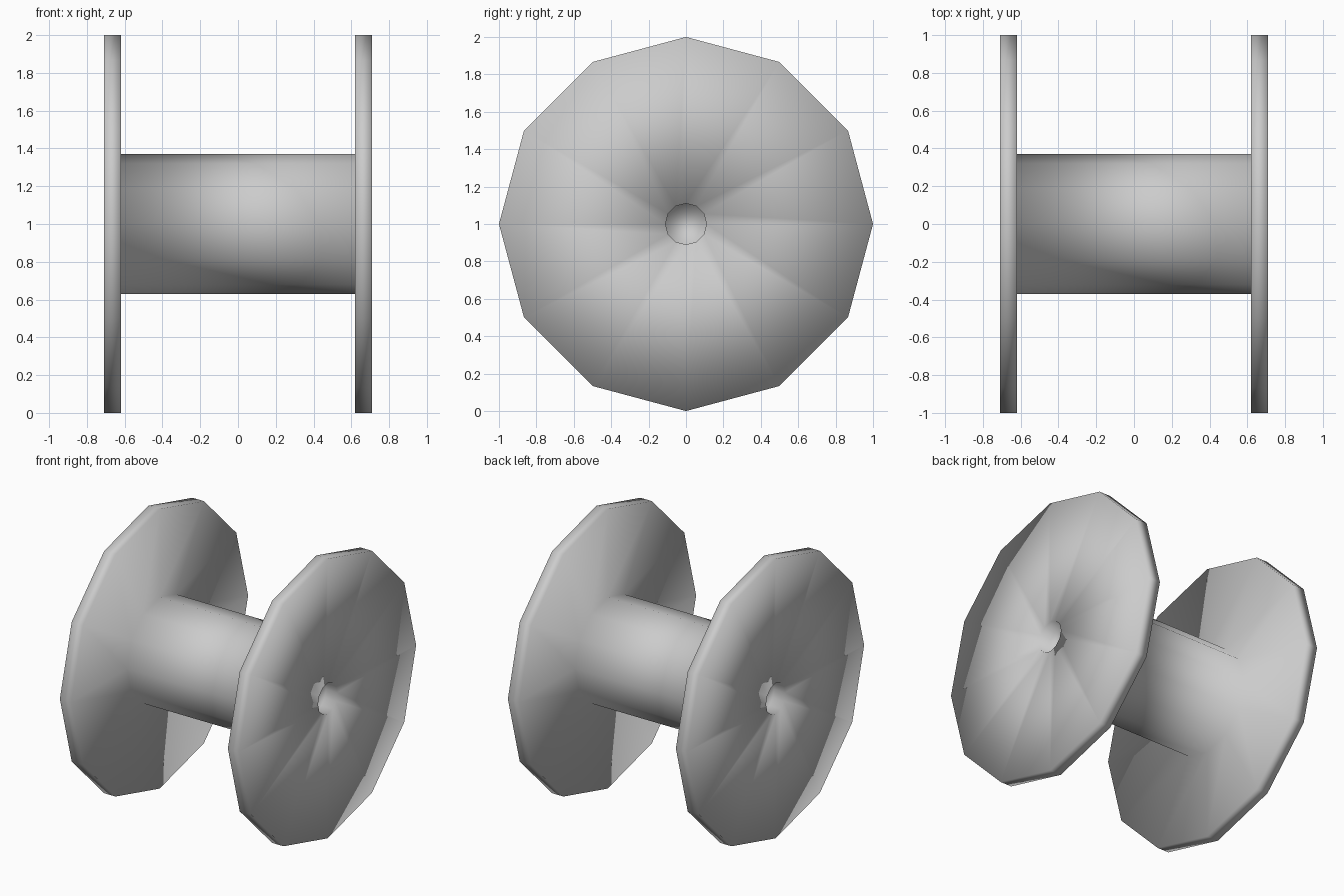
import bpy, bmesh, math

if "Cube" in bpy.data.objects:
    bpy.data.objects.remove(bpy.data.objects["Cube"])

SIDES = 12
# Half profile (x, radius): recess floor, recess lip, flange rim, core root
HALF = [(0.62, 0.11), (0.71, 0.11), (0.71, 1.0), (0.62, 1.0), (0.62, 0.37)]
profile = HALF + [(-x, r) for x, r in reversed(HALF)]


def ring(bm, x, radius):
    """One 12-sided loop around the x axis, with a corner pointing up."""
    return [bm.verts.new((x,
                          radius * math.sin(2 * math.pi * i / SIDES),
                          1 + radius * math.cos(2 * math.pi * i / SIDES)))
            for i in range(SIDES)]


bm = bmesh.new()
rings = [ring(bm, x, r) for x, r in profile]

# Flanges and core as one continuous turned skin
for a, b in zip(rings, rings[1:]):
    for i in range(SIDES):
        j = (i + 1) % SIDES
        bm.faces.new((a[i], a[j], b[j], b[i]))

# Floors of the two axle recesses
bm.faces.new(rings[0])
bm.faces.new(rings[-1])

bmesh.ops.recalc_face_normals(bm, faces=bm.faces)
for f in bm.faces:
    f.smooth = True

mesh = bpy.data.meshes.new("spool")
bm.to_mesh(mesh)
bm.free()
spool = bpy.data.objects.new("spool", mesh)
bpy.context.collection.objects.link(spool)
